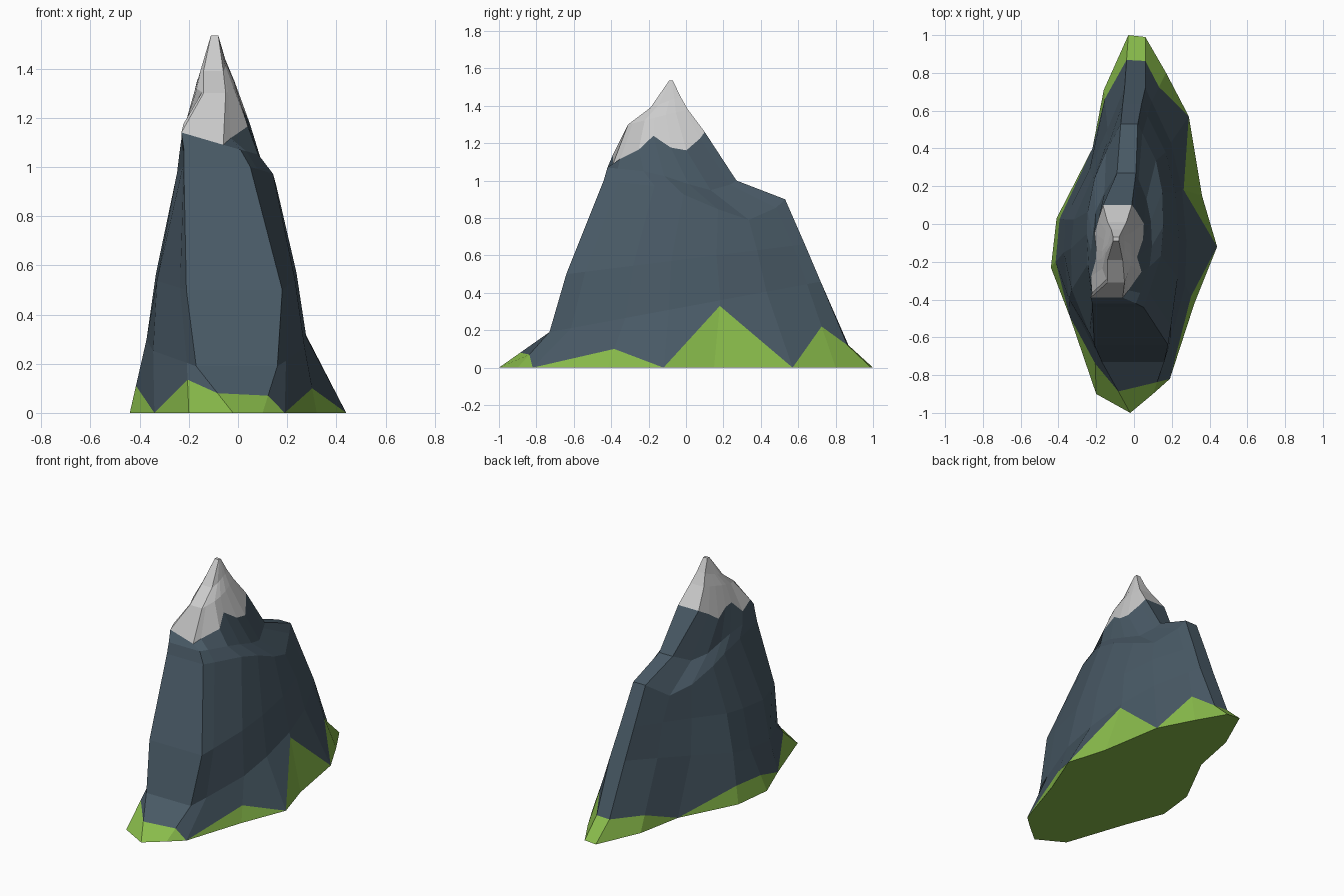
import bpy, bmesh
from mathutils import Vector

if "Cube" in bpy.data.objects:
    bpy.data.objects.remove(bpy.data.objects["Cube"])

# Ground outline, clockwise from the back, and grass height above each point
BASE = [(.06, .99), (.17, .80), (.29, .57), (.36, .15), (.44, -.12), (.32, -.42), (.19, -.82), (.10, -.90),
        (-.02, -1), (-.20, -.90), (-.34, -.49), (-.44, -.23), (-.41, .03), (-.22, .40), (-.16, .71), (-.03, 1)]
GRASS = [.12, .22, 0, .33, 0, .10, 0, .07, .08, .135, 0, .11, .12, 0, .10, .12]

# Position of each column from back (0) to front (1): right side, then left side
T = [0, .05, .2, .37, .56, .72, .92, 1, 1, .95, .77, .6, .48, .3, .15, 0]

# Height offsets: jagged snow line, and flanks dropping away from the back shoulder
JAG = [.03, 0, -.05, -.02, .06, .0, -.03, -.05, .0, .03, -.03, .04, .02, -.04, 0, .03]
DROP = [0, -.05, -.13, -.09, -.03, 0, 0, 0, 0, 0, 0, -.02, -.05, -.10, -.12, 0]
NONE = [0] * 16


def section(zf, zb, yf, yb, right, left, dz=NONE, lean=0, amount=1):
    """Tilted cross-section with half-outlines given at five even stations."""
    pts = []
    for i, t in enumerate(T):
        xs = right if i < 8 else left
        k = min(int(t * 4), 3)
        x = xs[k] + (xs[k + 1] - xs[k]) * (t * 4 - k)
        x -= lean * dz[i] * (1 if i < 8 else -.5)
        pts.append(Vector((x, yb + (yf - yb) * t, zb + (zf - zb) * t + amount * dz[i])))
    return pts


foot = section(.19, .46, -.73, .72, (.06, .23, .28, .27, .16), (-.05, -.20, -.38, -.36, -.17))
flank = section(.50, .66, -.64, .635, (.04, .20, .24, .23, .18), (-.06, -.19, -.33, -.34, -.21))
shoulder = section(1.0, .90, -.44, .53, (.02, .14, .16, .14, .05), (-.07, -.20, -.25, -.25, -.22), DROP)
notch = section(1.07, 1.0, -.42, .27, (.01, .08, .10, .08, .01), (-.09, -.20, -.22, -.24, -.22), DROP, 0, .5)
snowline = section(1.14, 1.23, -.39, .10, (0, .04, .04, .04, -.08), (-.17, -.20, -.205, -.22, -.23), JAG, .4)
cap = section(1.30, 1.38, -.31, .01, (-.04, -.02, -.01, -.02, -.05), (-.14, -.155, -.17, -.17, -.14))
crest = section(1.39, 1.45, -.19, -.03, (-.06, -.05, -.05, -.05, -.06), (-.12, -.13, -.14, -.15, -.14))
peak = section(1.535, 1.535, -.09, -.07, (-.08,) * 5, (-.11,) * 5)

ground = [Vector((x, y, 0)) for x, y in BASE]
turf = []
for i, (g, f, h) in enumerate(zip(ground, foot, GRASS)):
    p = g.lerp(f, h / f.z * (1.8 if i in (0, 15) else 1))
    p.z = h
    turf.append(p)


def loft(name, rings, color=None, bottom=False, top=False):
    bm = bmesh.new()
    loops = [[bm.verts.new(p) for p in r] for r in rings]
    n = len(T)
    for a, b in zip(loops, loops[1:]):
        for i in range(n):
            j = (i + 1) % n
            bm.faces.new((a[j], a[i], b[i], b[j]))
    if bottom:
        bm.faces.new(loops[0])
    if top:
        bm.faces.new(loops[-1][::-1])
    bmesh.ops.remove_doubles(bm, verts=bm.verts, dist=.0005)
    me = bpy.data.meshes.new(name)
    bm.to_mesh(me)
    bm.free()
    ob = bpy.data.objects.new(name, me)
    bpy.context.collection.objects.link(ob)
    if color:
        mat = bpy.data.materials.new(name)
        mat.diffuse_color = color
        mat.use_nodes = True
        mat.node_tree.nodes["Principled BSDF"].inputs["Base Color"].default_value = mat.diffuse_color
        me.materials.append(mat)


# Grassy foot, rock body and snow cap
loft("grass_foot", [ground, turf], (.25, .50, .07, 1), bottom=True)
loft("rock_body", [turf, foot, flank, shoulder, notch, snowline], (.065, .10, .13, 1))
loft("snow_cap", [snowline, cap, crest, peak], top=True)
